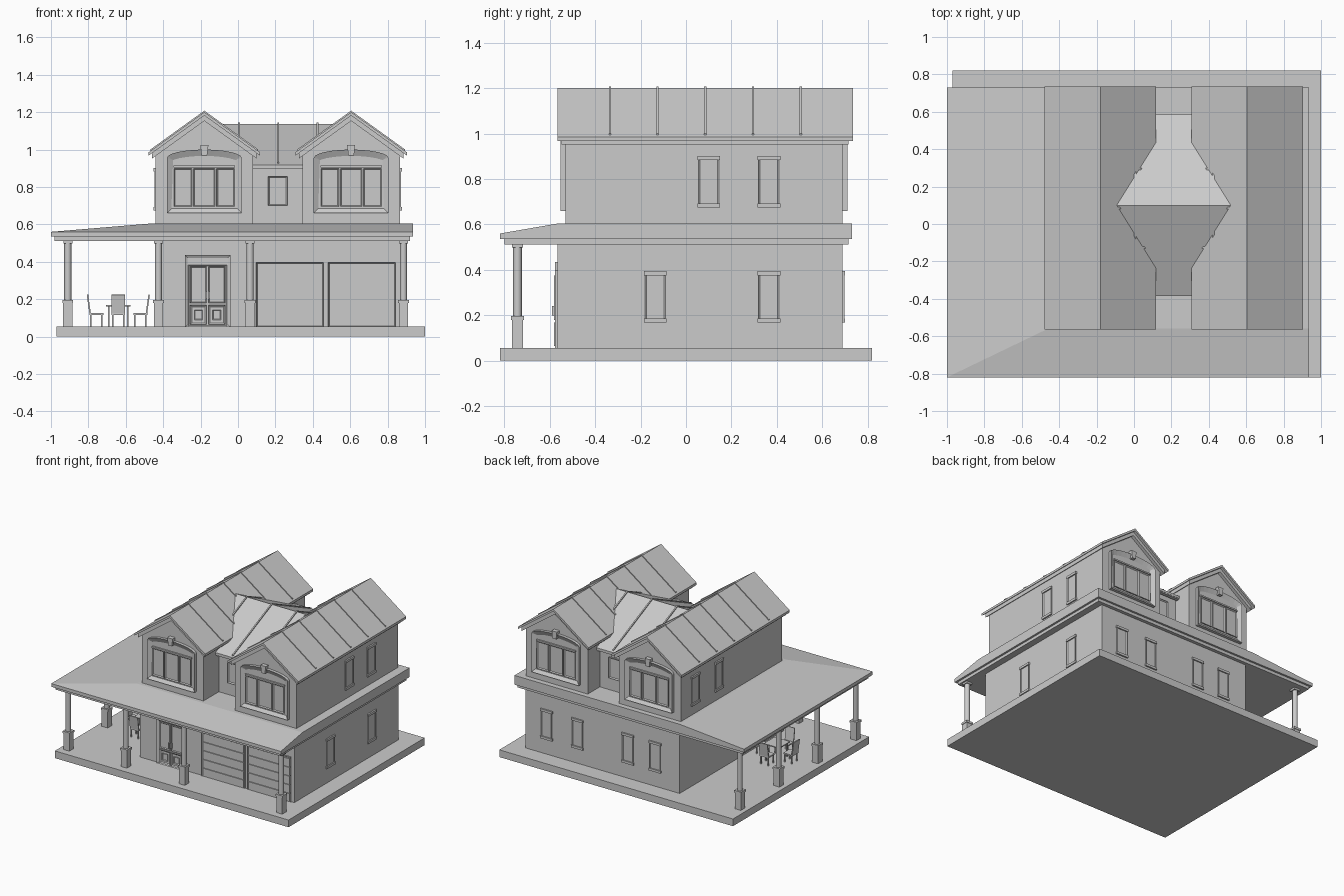
import bpy, bmesh, math
from mathutils import Matrix, Vector

cube = bpy.data.objects.get("Cube")
if cube:
    bpy.data.objects.remove(cube)

grey = bpy.data.materials.new("plain grey")
grey.use_nodes = True
TONE = (0.6, 0.6, 0.6, 1)
grey.diffuse_color = TONE
grey.node_tree.nodes["Principled BSDF"].inputs["Base Color"].default_value = TONE


def finish(name, bm):
    bmesh.ops.recalc_face_normals(bm, faces=bm.faces)
    mesh = bpy.data.meshes.new(name)
    bm.to_mesh(mesh)
    bm.free()
    mesh.materials.append(grey)
    ob = bpy.data.objects.new(name, mesh)
    bpy.context.collection.objects.link(ob)
    return ob


def add_box(bm, x0, x1, y0, y1, z0, z1, m=Matrix()):
    scale = Matrix.Diagonal((x1 - x0, y1 - y0, z1 - z0, 1))
    mid = Matrix.Translation(((x0 + x1) / 2, (y0 + y1) / 2, (z0 + z1) / 2))
    bmesh.ops.create_cube(bm, size=1, matrix=m @ mid @ scale)


def box(name, *dims):
    bm = bmesh.new()
    add_box(bm, *dims)
    return finish(name, bm)


def add_prism(bm, pts, a, b, m=Matrix()):
    """Extrude an outline of (across, up) points along depth from a to b."""
    face = bm.faces.new([bm.verts.new(m @ Vector((u, a, v))) for u, v in pts])
    out = bmesh.ops.extrude_face_region(bm, geom=[face])["geom"]
    shift = m.to_3x3() @ Vector((0, b - a, 0))
    bmesh.ops.translate(bm, vec=shift, verts=[g for g in out if isinstance(g, bmesh.types.BMVert)])
    return next(g for g in out if isinstance(g, bmesh.types.BMFace))


def prism(name, pts, a, b, m=Matrix()):
    bm = bmesh.new()
    add_prism(bm, pts, a, b, m)
    return finish(name, bm)


def add_panel(bm, m, pts, proud, inset=0.01, recess=0.006):
    """Raised panel on a wall with a sunken middle; outward is local -y."""
    face = add_prism(bm, pts, 0.005, -proud, m)
    bm.normal_update()
    bmesh.ops.inset_individual(bm, faces=[face], thickness=inset)
    bmesh.ops.translate(bm, vec=m.to_3x3() @ Vector((0, recess, 0)), verts=face.verts)


def rect(u0, u1, v0, v1):
    return [(u0, v0), (u1, v0), (u1, v1), (u0, v1)]


def wall(x, y, degrees):
    return Matrix.Translation((x, y, 0)) @ Matrix.Rotation(math.radians(degrees), 4, "Z")


def chevron(cx, half, z_ridge, slope, thick):
    z = z_ridge - slope * half
    return [(cx - half, z), (cx, z_ridge), (cx + half, z), (cx + half, z - thick),
            (cx, z_ridge - thick), (cx - half, z - thick)]


# Ground slab and lower storey
box("base_slab", -0.97, 1, -0.82, 0.82, 0, 0.055)
box("lower_storey", -0.43, 0.87, -0.565, 0.69, 0.05, 0.53)

# Porch roof: sloped to the front and one side, straight elsewhere
bm = bmesh.new()
for x in (-1, 0.935):
    for y in (-0.82, 0.73):
        bm.verts.new((x, y, 0.535))
        bm.verts.new((x, y, 0.56))
        bm.verts.new((max(x, -0.46), max(y, -0.56), 0.605))
bmesh.ops.convex_hull(bm, input=bm.verts)
bmesh.ops.dissolve_limit(bm, angle_limit=0.01, verts=bm.verts, edges=bm.edges)
finish("porch_roof", bm)
box("porch_cornice", -0.98, 0.92, -0.8, 0.715, 0.512, 0.536)

# Upper wings with gabled roofs, ribs, and arched windows at both ends
SLOPE = 0.72
FRONT, BACK = -0.53, 0.69
for side, cx in (("right", -0.18), ("left", 0.605)):
    eave = 1.185 - SLOPE * 0.26
    prism(side + "_wing", [(cx - 0.26, 0.6), (cx + 0.26, 0.6), (cx + 0.26, eave),
                           (cx, 1.185), (cx - 0.26, eave)], FRONT, BACK)
    prism(side + "_wing_roof", chevron(cx, 0.298, 1.2, SLOPE, 0.018), -0.565, 0.735)
    prism(side + "_bargeboard", chevron(cx, 0.28, 1.183, SLOPE, 0.03), -0.548, 0.715)
    bm = bmesh.new()
    for i in range(5):
        y = -0.335 + 0.21 * i
        add_prism(bm, chevron(cx, 0.287, 1.208, SLOPE, 0.02), y - 0.005, y + 0.005)
    finish(side + "_roof_ribs", bm)

    for end, m in (("front", wall(cx, FRONT, 0)), ("back", wall(cx, BACK, 180))):
        bm = bmesh.new()
        arch = [(0.2 * math.cos(t), 0.955 + 0.045 * math.sin(t))
                for t in (math.pi * i / 12 for i in range(13))]
        add_panel(bm, m, [(-0.2, 0.66), (0.2, 0.66)] + arch, 0.022, 0.034, 0.017)
        for u0, u1 in ((-0.162, -0.066), (-0.058, 0.058), (0.066, 0.162)):
            add_panel(bm, m, rect(u0, u1, 0.695, 0.9), 0.014, 0.009, 0.008)
        add_box(bm, -0.165, 0.165, -0.016, 0, 0.903, 0.914, m)
        add_prism(bm, [(-0.015, 0.968), (0.015, 0.968), (0.022, 1.025), (-0.022, 1.025)],
                  0, -0.032, m)
        finish(f"{side}_{end}_arched_window", bm)

# Link between the wings, roofed across
box("link_walls", 0, 0.43, -0.345, 0.545, 0.6, 0.93)
across = Matrix.Rotation(math.radians(90), 4, "Z")
LINK = 0.45
prism("link_roof", chevron(0.1, 0.485, 1.137, LINK, 0.018), 0.09, -0.515, across)
prism("link_gable", [(-0.34, 0.92), (0.54, 0.92), (0.1, 1.12)], 0.08, -0.505, across)
bm = bmesh.new()
for x in (0.005, 0.215, 0.425):
    add_prism(bm, chevron(0.1, 0.472, 1.145, LINK, 0.02), -x - 0.005, -x + 0.005, across)
finish("link_roof_ribs", bm)
for name, y0 in (("front_gutter", -0.38), ("back_gutter", 0.555)):
    box(name, 0.08, 0.345, y0, y0 + 0.025, 0.895, 0.915)
for end, m in (("front", wall(0.2125, -0.345, 0)), ("back", wall(0.2125, 0.545, 180))):
    bm = bmesh.new()
    add_panel(bm, m, rect(-0.052, 0.052, 0.7, 0.857), 0.012, 0.01, 0.008)
    finish(end + "_link_window", bm)


# Plain windows on the sides and the back
def plain_window(name, m, z0):
    bm = bmesh.new()
    add_panel(bm, m, rect(-0.045, 0.045, z0, z0 + 0.225), 0.007, 0.009, 0.005)
    for v in (z0, z0 + 0.208):
        add_box(bm, -0.05, 0.05, -0.011, 0, v, v + 0.018, m)
    finish(name, bm)


for y in (0.1, 0.365):
    plain_window("left_upper_window", wall(0.865, y, 90), 0.675)
for y in (-0.135, 0.365):
    plain_window("left_lower_window", wall(0.87, y, 90), 0.168)
for y in (0.52, 0.235):
    plain_window("right_upper_window", wall(-0.44, y, -90), 0.675)
for x in (0.69, 0.43, 0.005, -0.225):
    plain_window("back_lower_window", wall(x, BACK, 180), 0.168)

# Double entrance door
m = wall(-0.1625, -0.565, 0)
bm = bmesh.new()
add_panel(bm, m, rect(-0.122, 0.122, 0.05, 0.435), 0.012, 0.02, 0.008)
add_panel(bm, m, rect(-0.104, 0.104, 0.055, 0.382), 0.01, 0.008, 0.004)
for s in (-1, 1):
    u = 0.049 * s
    add_panel(bm, m, rect(u - 0.044, u + 0.044, 0.18, 0.375), 0.016, 0.008)
    add_panel(bm, m, rect(u - 0.044, u + 0.044, 0.065, 0.168), 0.016, 0.012)
    add_panel(bm, m, rect(u - 0.022, u + 0.022, 0.09, 0.143), 0.016, 0.006)
    add_box(bm, 0.008 * s - 0.004, 0.008 * s + 0.004, -0.026, 0, 0.2, 0.24, m)
finish("entrance_door", bm)

# Two sectional garage doors
for name, x in (("inner_garage_door", 0.2775), ("outer_garage_door", 0.6625)):
    m = wall(x, -0.565, 0)
    bm = bmesh.new()
    add_panel(bm, m, rect(-0.18, 0.18, 0.05, 0.397), 0.012, 0.008, 0.01)
    for i in range(5):
        v = 0.057 + 0.0665 * i
        add_box(bm, -0.172, 0.172, -0.009, 0, v, v + 0.06, m)
    finish(name, bm)

# Porch columns on square piers
posts = [(x, -0.742) for x in (-0.91, -0.425, 0.065, 0.885)]
posts += [(-0.91, y) for y in (-0.28, 0.185, 0.65)]
for x, y in posts:
    bm = bmesh.new()
    for r, z0, z1 in ((0.025, 0.05, 0.18), (0.029, 0.18, 0.196), (0.024, 0.498, 0.515)):
        add_box(bm, x - r, x + r, y - r, y + r, z0, z1)
    finish("porch_pier", bm)
    bpy.ops.mesh.primitive_cylinder_add(vertices=16, radius=0.019, depth=0.32,
                                        location=(x, y, 0.355))
    shaft = bpy.context.object
    shaft.name = "porch_column"
    shaft.data.materials.append(grey)
    bpy.ops.object.shade_smooth_by_angle()

# Porch table with four chairs
TX, TY = -0.64, -0.18
bm = bmesh.new()
m = Matrix.Translation((TX, TY, 0))
add_box(bm, -0.065, 0.065, -0.065, 0.065, 0.16, 0.168, m)
for sx in (-0.05, 0.05):
    for sy in (-0.05, 0.05):
        add_box(bm, sx - 0.004, sx + 0.004, sy - 0.004, sy + 0.004, 0.05, 0.16, m)
finish("porch_table", bm)
for i in range(4):
    m = wall(TX, TY, 90 * i)
    bm = bmesh.new()
    add_box(bm, -0.037, 0.037, -0.155, -0.08, 0.115, 0.125, m)
    lean = m @ Matrix.Translation((0, -0.15, 0.12)) @ Matrix.Rotation(0.14, 4, "X")
    add_box(bm, -0.037, 0.037, -0.004, 0.004, 0, 0.105, lean)
    for sx in (-0.03, 0.03):
        for sy in (-0.148, -0.088):
            add_box(bm, sx - 0.004, sx + 0.004, sy - 0.004, sy + 0.004, 0.05, 0.118, m)
    finish("porch_chair", bm)
